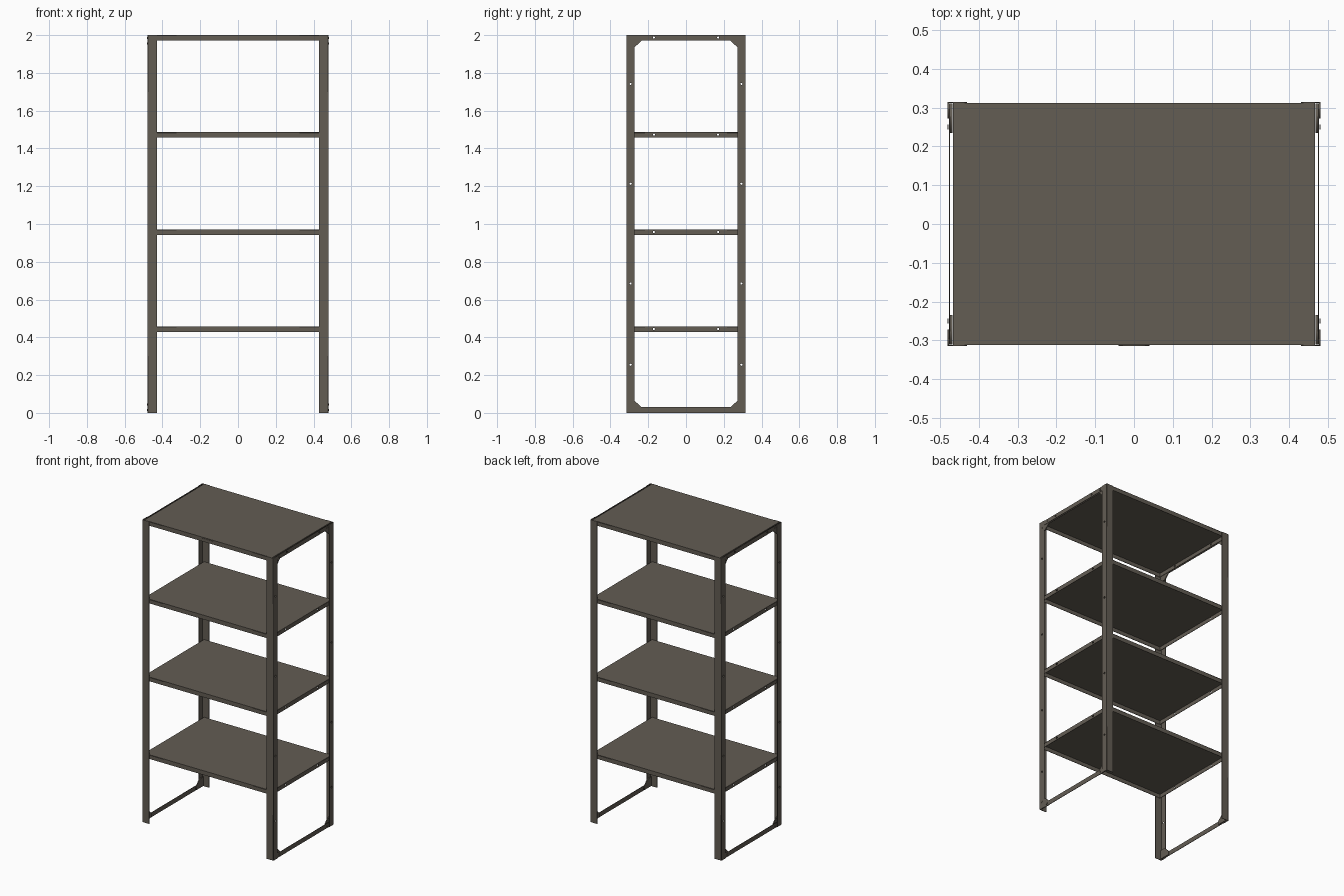
import bpy
import math
from mathutils import Matrix

if "Cube" in bpy.data.objects:
    bpy.data.objects.remove(bpy.data.objects["Cube"])

HX, HY, H = 0.48, 0.315, 2.0        # outer half width, half depth, height
T = 0.003                           # sheet thickness
SHELF_TOPS = (2.0, 1.486, 0.971, 0.457)
LIP = 0.028
SX, SY = 0.467, 0.312               # shelf half sizes

steel = bpy.data.materials.new("warm_grey_steel")
steel.diffuse_color = (0.125, 0.109, 0.088, 1)
steel.use_nodes = True
steel.node_tree.nodes["Principled BSDF"].inputs["Base Color"].default_value = steel.diffuse_color


def rect(a0, a1, b0, b1):
    return [(a0, b0), (a1, b0), (a1, b1), (a0, b1)]


def plate(outline, holes, thickness, matrix):
    """Flat sheet with round holes, returned as a mesh object."""
    cu = bpy.data.curves.new("sheet", 'CURVE')
    cu.dimensions, cu.fill_mode = '2D', 'BOTH'
    cu.extrude = thickness / 2
    loops = [outline]
    for u, v, r in holes:
        loops.append([(u + r * math.cos(k * math.pi / 4), v + r * math.sin(k * math.pi / 4))
                      for k in range(8)])
    for pts in loops:
        sp = cu.splines.new('POLY')
        sp.points.add(len(pts) - 1)
        for p, (u, v) in zip(sp.points, pts):
            p.co = (u, v, 0, 1)
        sp.use_cyclic_u = True
    tmp = bpy.data.objects.new("sheet", cu)
    bpy.context.collection.objects.link(tmp)
    bpy.context.view_layer.update()
    me = bpy.data.meshes.new_from_object(
        tmp.evaluated_get(bpy.context.evaluated_depsgraph_get()))
    bpy.data.objects.remove(tmp)
    me.transform(matrix)
    ob = bpy.data.objects.new("sheet", me)
    bpy.context.collection.objects.link(ob)
    return ob


def side(x):        # sheet plane: u = y, v = z
    return Matrix(((0, 0, 1, x), (1, 0, 0, 0), (0, 1, 0, 0), (0, 0, 0, 1)))


def front(y):       # sheet plane: u = x, v = z
    return Matrix(((1, 0, 0, 0), (0, 0, -1, y), (0, 1, 0, 0), (0, 0, 0, 1)))


def flat(z):        # sheet plane: u = x, v = y
    return Matrix.Translation((0, 0, z))


def part(name, sheets, mirror=(False, False)):
    """Join sheets into one named part, mirrored about the centre planes."""
    bpy.ops.object.select_all(action='DESELECT')
    for s in sheets:
        s.select_set(True)
    ob = sheets[0]
    bpy.context.view_layer.objects.active = ob
    if len(sheets) > 1:
        bpy.ops.object.join()
    ob.name = ob.data.name = name
    ob.data.materials.clear()
    ob.data.materials.append(steel)
    if any(mirror):
        m = ob.modifiers.new("mirror", 'MIRROR')
        m.use_axis = (mirror[0], mirror[1], False)
        m.use_clip = False
        m.use_mirror_merge = False
    return ob


# Corner posts: angle profile with bolt holes in the side flange
post_holes = [(0.293, z, 0.006) for z in (0.255, 0.685, 1.213, 1.742)]
part("corner_posts", [
    plate(rect(0.272, HY, 0, H), post_holes, T, side(HX - T / 2)),
    plate(rect(0.43, HX - T, 0, H), [], T, front(HY - T / 2)),
], (True, True))

# Side frame rails joining the posts at foot and top
rail_holes = [(y, H - 0.013, 0.006) for y in (-0.17, 0.17)]
part("side_rails", [
    plate(rect(-0.31, 0.31, 0, 0.03), [], T, side(HX - 1.5 * T)),
    plate(rect(-0.31, 0.31, H - LIP, H), rail_holes, T, side(HX - 1.5 * T)),
], (True, False))

# Gusset plates in the corners of the side frames
low = [(0.31, 0.004), (0.235, 0.004), (0.235, 0.03), (0.272, 0.064), (0.31, 0.064)]
high = [(y, H - z) for y, z in low]
part("corner_gussets", [
    plate(low, [], 0.006, side(0.471)),
    plate(high, [], 0.006, side(0.471)),
], (True, True))

# Bolt heads on the gussets
bolts = []
for y, z in ((0.295, 0.045), (0.25, 0.015)):
    for zz in (z, H - z):
        ring = [(y + 0.006 * math.cos(k * math.pi / 3), zz + 0.006 * math.sin(k * math.pi / 3))
                for k in range(6)]
        bolts.append(plate(ring, [], 0.003, side(HX - 0.0005)))
part("frame_bolts", bolts, (True, True))

# Shelves: folded trays with lips turned down on all four edges
for i, top in enumerate(SHELF_TOPS):
    sheets = [plate(rect(-SX, SX, -SY, SY), [], T, flat(top - T / 2))]
    lip_holes = [(y, top - 0.013, 0.006) for y in (-0.17, 0.17)]
    for s in (-1, 1):
        sheets.append(plate(rect(-SY, SY, top - LIP, top - T), lip_holes, T,
                            side(s * (SX - T / 2))))
        sheets.append(plate(rect(-SX + T, SX - T, top - LIP, top - T), [], T,
                            front(s * (SY - T / 2))))
    part("shelf_%d" % (i + 1), sheets)

# Small blank plate on the front edge of the top shelf
part("front_plate", [plate(rect(-0.04, 0.04, H - 0.022, H - 0.006), [], 0.002,
                           front(-SY - 0.001))])
